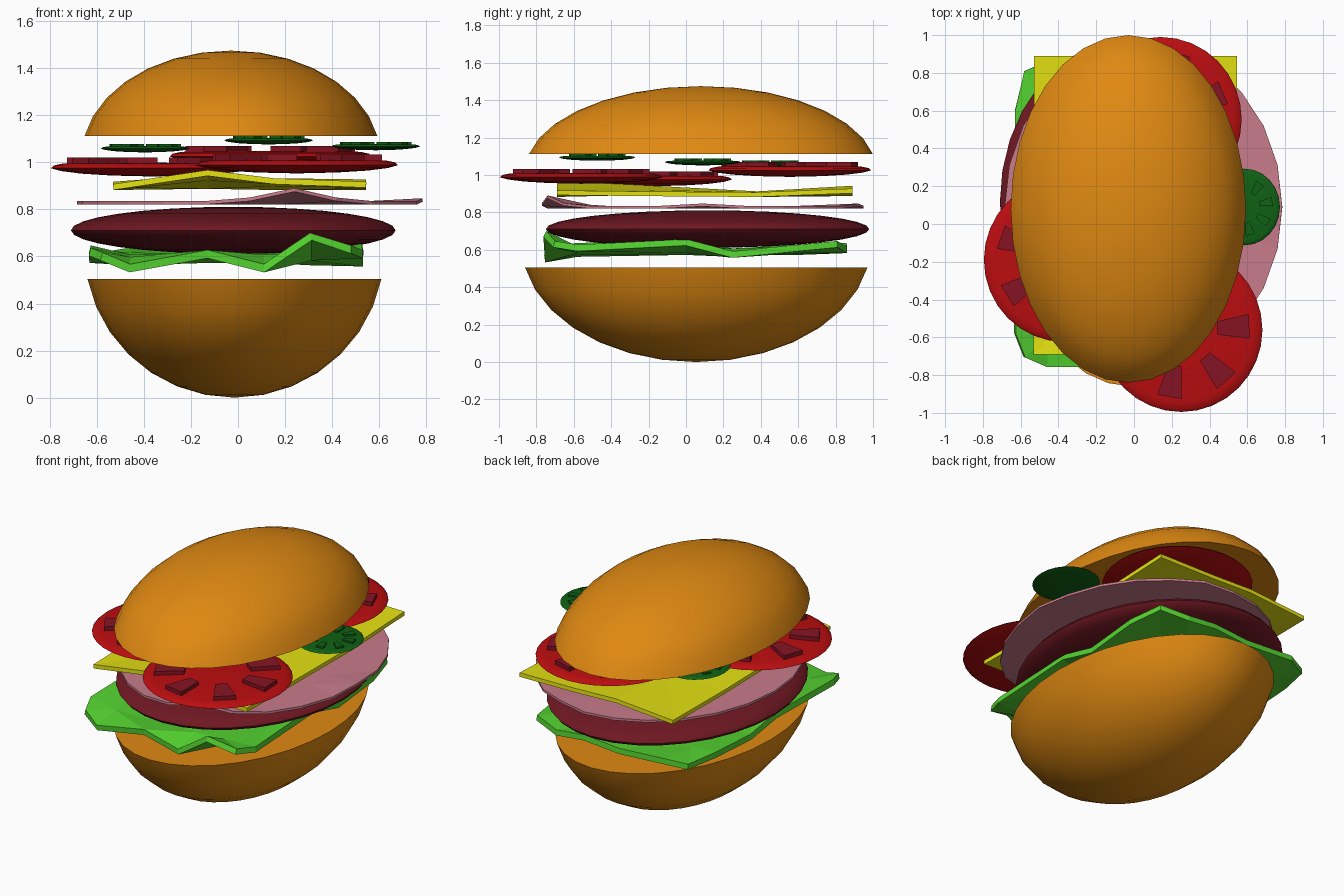
import bpy, bmesh, math
from math import sin, cos, pi

if "Cube" in bpy.data.objects:
    bpy.data.objects.remove(bpy.data.objects["Cube"])


def material(name, rgb):
    m = bpy.data.materials.new(name)
    m.diffuse_color = (*rgb, 1)
    m.use_nodes = True
    m.node_tree.nodes["Principled BSDF"].inputs["Base Color"].default_value = m.diffuse_color
    return m


BUN = material("toasted bread", (0.74, 0.25, 0.006))
GREEN = material("lettuce green", (0.09, 0.66, 0.03))
MEAT = material("meat brown", (0.16, 0.009, 0.016))
PINK = material("ham pink", (0.58, 0.2, 0.26))
YELLOW = material("cheese yellow", (0.78, 0.76, 0.006))
RED = material("tomato red", (0.5, 0.004, 0.005))
SEED = material("tomato seed red", (0.24, 0.007, 0.017))
PICKLE = material("pickle green", (0.005, 0.12, 0.007))


def finish(bm, name, mat, smooth=False):
    bmesh.ops.recalc_face_normals(bm, faces=bm.faces)
    me = bpy.data.meshes.new(name)
    bm.to_mesh(me)
    bm.free()
    ob = bpy.data.objects.new(name, me)
    bpy.context.collection.objects.link(ob)
    me.materials.append(mat)
    if smooth:
        bpy.ops.object.select_all(action='DESELECT')
        ob.select_set(True)
        bpy.context.view_layer.objects.active = ob
        bpy.ops.object.shade_smooth_by_angle(angle=math.radians(35))
    return ob


def lathe(name, profile, center, rx, ry, mat, n=32):
    """Spin an (r, z) profile that starts and ends on the axis, stretched to an ellipse."""
    bm = bmesh.new()
    cx, cy, cz = center
    rings = []
    for r, z in profile:
        k = n if r > 1e-6 else 1
        rings.append([bm.verts.new((cx + rx * r * cos(2 * pi * i / n),
                                    cy + ry * r * sin(2 * pi * i / n), cz + z)) for i in range(k)])
    for a, b in zip(rings, rings[1:]):
        for i in range(n):
            j = (i + 1) % n
            vs = [a[i % len(a)], a[j % len(a)], b[j % len(b)], b[i % len(b)]]
            bm.faces.new(list(dict.fromkeys(vs)))
    return finish(bm, name, mat, True)


def thicken(ob, t):
    mod = ob.modifiers.new("thickness", 'SOLIDIFY')
    mod.thickness = t
    mod.offset = 0


def sheet(name, xs, ys, rows, mat, t, corner=0.0):
    """Wavy slice: grid of heights, with optionally cut corners."""
    bm = bmesh.new()
    g = []
    for j, y in enumerate(ys):
        row = []
        for i, x in enumerate(xs):
            cut = corner if i in (0, len(xs) - 1) and j in (0, len(ys) - 1) else 0
            row.append(bm.verts.new((x - math.copysign(cut, x), y - math.copysign(cut, y), rows[j][i])))
        g.append(row)
    for j in range(len(ys) - 1):
        for i in range(len(xs) - 1):
            bm.faces.new((g[j][i], g[j][i + 1], g[j + 1][i + 1], g[j + 1][i]))
    bmesh.ops.triangulate(bm, faces=bm.faces)
    thicken(finish(bm, name, mat), t)


def seeds(name, center, r0, r1, w0, w1, z0, z1, count, start, mat):
    """Ring of raised wedge-shaped seed pockets."""
    bm = bmesh.new()
    cx, cy, cz = center
    for k in range(count):
        a = start + 2 * pi * k / count
        loops = []
        for z in (z0, z1):
            loops.append([bm.verts.new((cx + r * cos(a) - w * sin(a), cy + r * sin(a) + w * cos(a), cz + z))
                          for r, w in ((r0, -w0), (r1, -w1), (r1, w1), (r0, w0))])
        lo, hi = loops
        bm.faces.new(lo)
        bm.faces.new(hi)
        for i in range(4):
            j = (i + 1) % 4
            bm.faces.new((lo[i], lo[j], hi[j], hi[i]))
    finish(bm, name, mat)


# Buns: ellipsoid caps cut just short of the equator
STEP = pi / 16
arc = [(sin(i * STEP), 1 - cos(i * STEP)) for i in range(8)]
lathe("bottom_bun", [(r, z * 0.627) for r, z in arc] + [(0, arc[-1][1] * 0.627)],
      (-0.015, 0.055, 0), 0.637, 0.933, BUN)
lathe("top_bun", [(r, -z * 0.452) for r, z in arc] + [(0, -arc[-1][1] * 0.452)],
      (-0.03, 0.08, 1.475), 0.635, 0.938, BUN)

# Meat patty: flattened sphere
lathe("patty", [(sin(i * STEP), -0.1 * cos(i * STEP)) for i in range(17)],
      (-0.02, 0.115, 0.711), 0.69, 0.865, MEAT)

# Lettuce leaf
sheet("lettuce", [-0.63, -0.46, -0.13, 0.11, 0.31, 0.53], [-0.755, -0.58, 0, 0.25, 0.6, 0.86],
      [[0.60, 0.55, 0.61, 0.55, 0.685, 0.63],
       [0.62, 0.58, 0.59, 0.59, 0.60, 0.61],
       [0.63, 0.59, 0.595, 0.59, 0.60, 0.64],
       [0.59, 0.58, 0.59, 0.59, 0.58, 0.575],
       [0.61, 0.60, 0.59, 0.595, 0.60, 0.61],
       [0.60, 0.62, 0.60, 0.62, 0.60, 0.63]], GREEN, 0.035, 0.05)

# Ham slice: thin oval with one lifted fold at the front
bm = bmesh.new()
N = 24
mid = bm.verts.new((0.05, 0.09, 0.828))
inner, outer = [], []
for i in range(N):
    a = 2 * pi * i / N
    lift = {19: 0.055, 18: 0.015, 20: 0.015, 0: 0.012, 5: 0.012}.get(i, 0)
    inner.append(bm.verts.new((0.05 + 0.52 * cos(a), 0.09 + 0.6 * sin(a), 0.828)))
    outer.append(bm.verts.new((0.05 + 0.735 * cos(a), 0.09 + 0.86 * sin(a), 0.828 + lift)))
for i in range(N):
    j = (i + 1) % N
    bm.faces.new((mid, inner[i], inner[j]))
    bm.faces.new((inner[i], outer[i], outer[j]))
    bm.faces.new((inner[i], outer[j], inner[j]))
thicken(finish(bm, "ham", PINK), 0.015)

# Cheese slice
sheet("cheese", [-0.53, -0.13, 0.15, 0.545], [-0.69, -0.27, 0.38, 0.89],
      [[0.895, 0.955, 0.92, 0.905],
       [0.905, 0.935, 0.91, 0.90],
       [0.895, 0.90, 0.895, 0.895],
       [0.90, 0.93, 0.92, 0.915]], YELLOW, 0.025)

# Tomato slices with seed pockets
disc = [(0, -0.035), (0.4, -0.031), (0.7, -0.023), (0.9, -0.012), (1, 0),
        (0.97, 0.012), (0.88, 0.02), (0, 0.024)]
for name, c, start in (("left", (-0.365, -0.19, 0.975), 2.8),
                       ("front", (0.25, -0.56, 0.988), 0.05),
                       ("back", (0.14, 0.555, 1.025), 0.4)):
    lathe("tomato_" + name, disc, c, 0.43, 0.435, RED)
    seeds("tomato_seeds_" + name, c, 0.19, 0.36, 0.035, 0.065, 0.01, 0.045, 7, start, SEED)

# Pickle slices
for name, c in (("left", (-0.395, 0.45, 1.058)), ("front", (0.13, -0.475, 1.092)),
                ("right", (0.585, 0.09, 1.067))):
    lathe("pickle_" + name, [(r, z * 0.45) for r, z in disc], c, 0.188, 0.203, PICKLE, 24)
    seeds("pickle_seeds_" + name, c, 0.08, 0.15, 0.012, 0.024, 0.005, 0.02, 8, 0.2, PICKLE)
